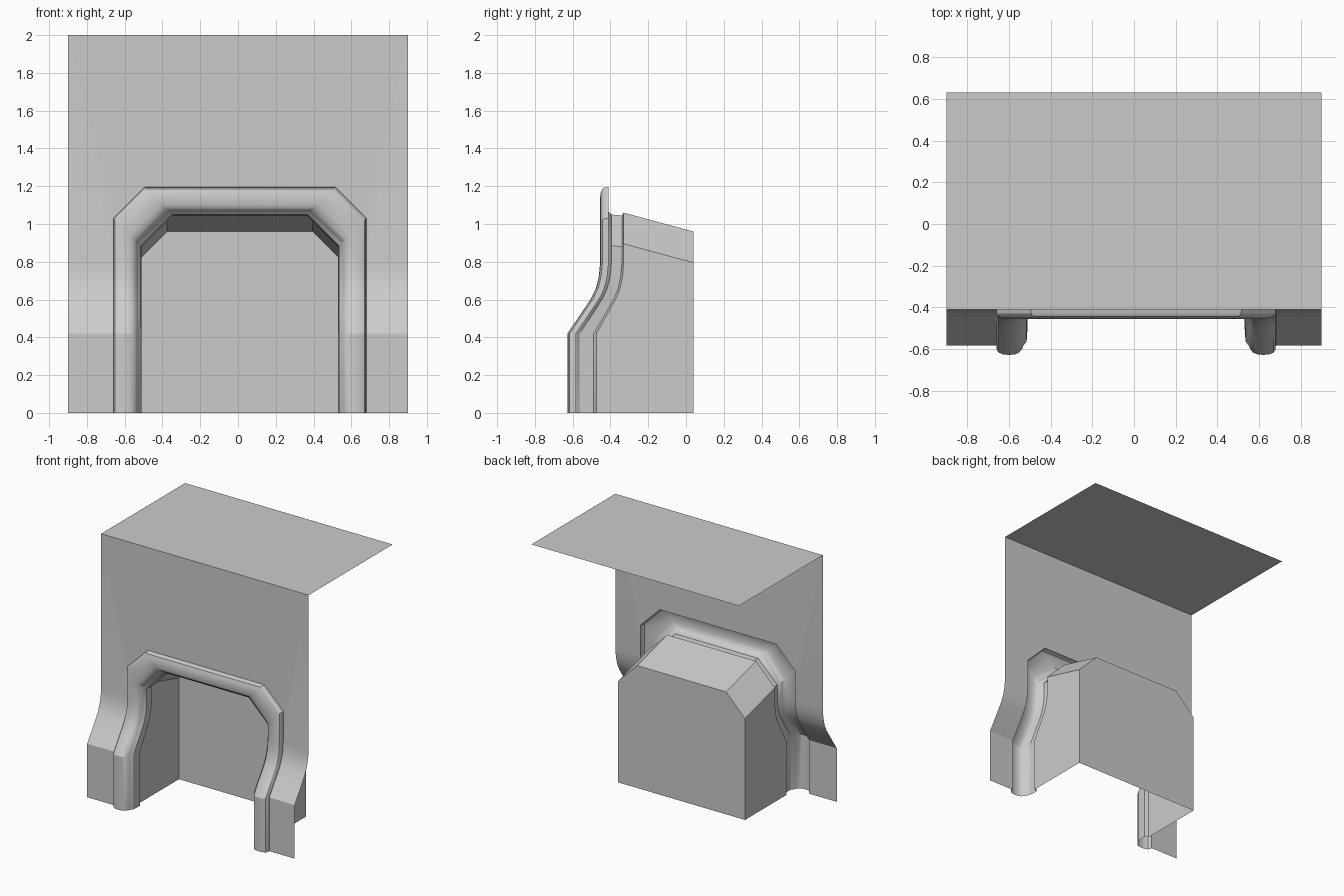
import bpy
import math

cube = bpy.data.objects.get("Cube")
if cube:
    bpy.data.objects.remove(cube, do_unlink=True)

grey = bpy.data.materials.new("plain grey")
grey.use_nodes = True
grey.diffuse_color = (0.6, 0.6, 0.6, 1)
grey.node_tree.nodes["Principled BSDF"].inputs["Base Color"].default_value = (0.6, 0.6, 0.6, 1)

HALF, TOP, FLAT, REAR = 0.9, 2.0, -0.41, 0.63   # sheet size, upper wall plane, rear of cap
MID, CHAMFER = 0.01, 0.165                      # opening centre and corner cut
OUT_W, OUT_T = 0.67, 1.195                      # outside of the surround
# Wall profile as (height, depth)
BEND = [(0, -0.583), (0.42, -0.583), (0.53, -0.508), (0.61, -0.455),
        (0.66, -0.432), (0.72, -0.417), (0.79, FLAT)]


def build(name, verts, faces, smooth=30):
    mesh = bpy.data.meshes.new(name)
    mesh.from_pydata(verts, [], faces)
    mesh.materials.append(grey)
    obj = bpy.data.objects.new(name, mesh)
    bpy.context.collection.objects.link(obj)
    bpy.ops.object.select_all(action="DESELECT")
    obj.select_set(True)
    bpy.context.view_layer.objects.active = obj
    bpy.ops.object.shade_smooth_by_angle(angle=math.radians(smooth))
    return obj


def arch(width, top, offset):
    """Chamfered arch that follows the bent wall, from left foot to right foot."""
    def depth(y):
        lean = (FLAT - y) / 0.173
        return y + offset * (1 + 0.35 * lean if offset > 0 else 1)
    half = [(width, depth(y), z) for z, y in BEND]
    half += [(width, depth(FLAT), top - CHAMFER), (width - CHAMFER, depth(FLAT), top)]
    return ([(MID + x, y, z) for x, y, z in half]
            + [(MID - x, y, z) for x, y, z in reversed(half)])


# Wall with the arched opening, as two bent side strips and a flat upper part
verts, faces = [], []
for outer, inner in ((-HALF, MID - OUT_W), (MID + OUT_W, HALF)):
    base = len(verts)
    for z, y in BEND:
        verts += [(outer, y, z), (inner, y, z)]
    faces += [(k, k + 1, k + 3, k + 2)
              for k in range(base, base + 2 * len(BEND) - 2, 2)]
n = len(BEND) * 2
opening = [p for p in arch(OUT_W, OUT_T, 0) if p[2] > 0.8]
base = len(verts)
verts += opening + [(-HALF, FLAT, TOP), (HALF, FLAT, TOP)]
right_up, right_in, left_in, left_up = base, base + 1, base + 2, base + 3
faces.append((n - 2, n - 1, left_up, left_in, right_in, right_up,
              2 * n - 2, 2 * n - 1, base + 5, base + 4))
build("wall", verts, faces, 20)

# Flat cap running back from the top of the wall
build("top_cap", [(-HALF, FLAT, TOP), (HALF, FLAT, TOP),
                  (HALF, REAR, TOP), (-HALF, REAR, TOP)], [(0, 1, 2, 3)])

# Rounded surround: (half width, offset from wall), outside to inside
SECTION = [(0.67, 0), (0.668, -0.02), (0.66, -0.033), (0.64, -0.042), (0.61, -0.045),
           (0.58, -0.042), (0.56, -0.033), (0.546, -0.015), (0.54, 0.0),
           (0.525, 0.015), (0.52, 0.07)]
rings = [arch(w, OUT_T - OUT_W + w, off) for w, off in SECTION]
mouth = arch(0.55, 1.06, 0.08)
rings.append(mouth)
n = len(mouth)
faces = [(r * n + k, r * n + k + 1, (r + 1) * n + k + 1, (r + 1) * n + k)
         for r in range(len(rings) - 1) for k in range(n - 1)]
build("arch_surround", [p for ring in rings for p in ring], faces)

# Recess behind the surround: sloping roof, chamfers, sides and back, open below
BACK = 0.04
back = [(x, BACK, z - 0.1 if z > 0.8 else z)
        for x, y, z in mouth if z > 0.8 or z == 0]
m = len(BEND)
b = n
faces = [tuple(range(m + 1)) + (b + 1, b),
         (m, m + 1, b + 2, b + 1),
         (m + 1, m + 2, b + 3, b + 2),
         (m + 2, m + 3, b + 4, b + 3),
         tuple(range(m + 3, n)) + (b + 5, b + 4),
         tuple(range(b, b + 6))]
build("recess", mouth + back, faces, 20)
